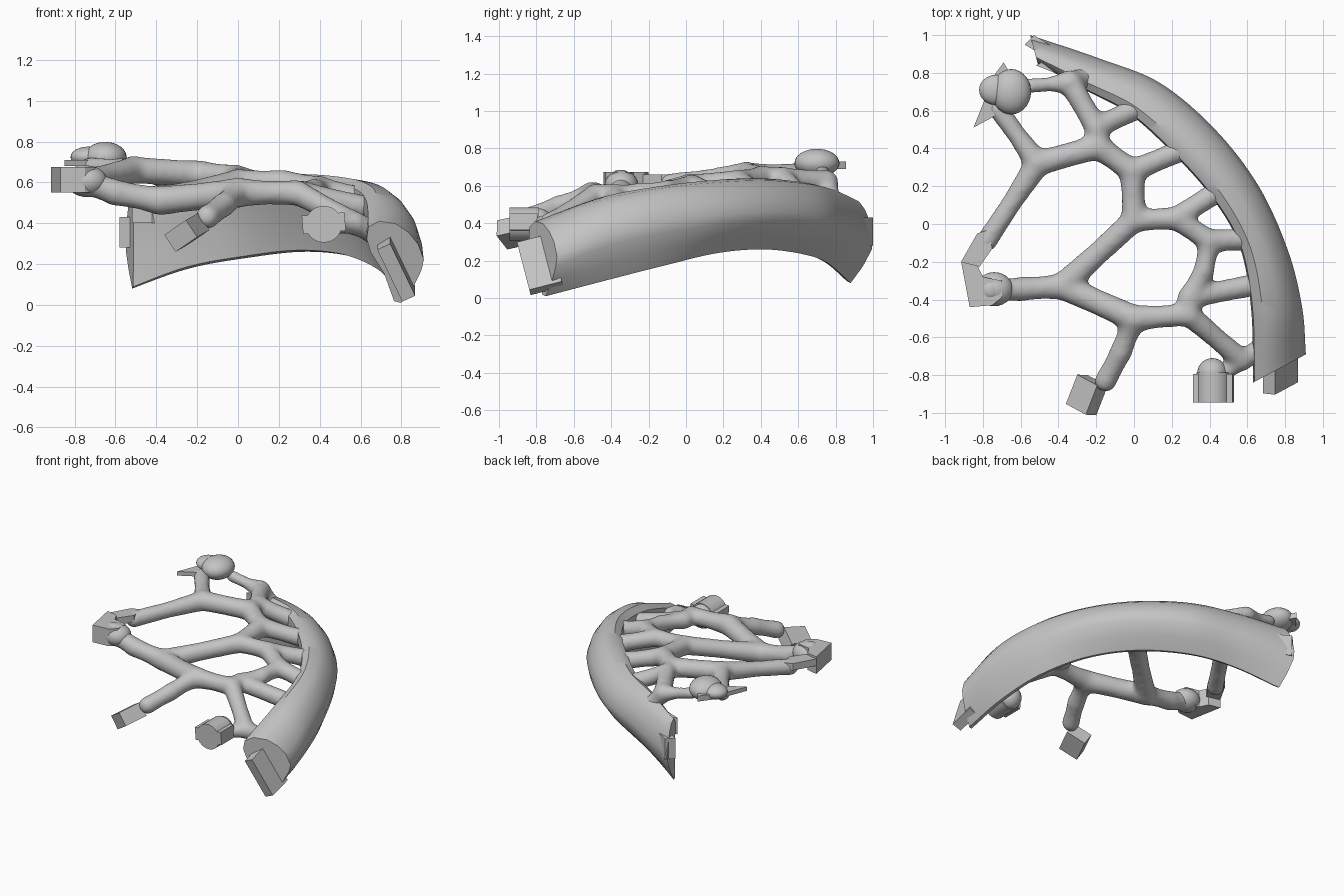
import bpy
import bmesh
import math
from mathutils import Vector, Matrix

default_cube = bpy.data.objects.get("Cube")
if default_cube:
    bpy.data.objects.remove(default_cube, do_unlink=True)

# One plain grey for the whole casting
grey = bpy.data.materials.new("plain_grey")
grey.use_nodes = True
grey_value = (0.55, 0.55, 0.55, 1.0)
grey.diffuse_color = grey_value
for node in grey.node_tree.nodes:
    if node.type == "BSDF_PRINCIPLED":
        node.inputs["Base Color"].default_value = grey_value


def finish(name, bm, smooth_angle=None):
    """Turn a bmesh into a named, coloured object."""
    bmesh.ops.recalc_face_normals(bm, faces=bm.faces)
    mesh = bpy.data.meshes.new(name)
    bm.to_mesh(mesh)
    bm.free()
    mesh.materials.append(grey)
    obj = bpy.data.objects.new(name, mesh)
    bpy.context.collection.objects.link(obj)
    if smooth_angle:
        bpy.ops.object.select_all(action="DESELECT")
        obj.select_set(True)
        bpy.context.view_layer.objects.active = obj
        bpy.ops.object.shade_smooth_by_angle(angle=math.radians(smooth_angle))
    return obj


def spline(points, steps):
    """Catmull-Rom interpolation through equal-length tuples."""
    pts = [Vector(p) for p in points]
    ext = [pts[0] * 2 - pts[1]] + pts + [pts[-1] * 2 - pts[-2]]
    out = []
    for a, b, c, d in zip(ext, ext[1:], ext[2:], ext[3:]):
        for i in range(steps):
            t = i / steps
            out.append(0.5 * (2 * b + (c - a) * t + (2 * a - 5 * b + 4 * c - d) * t ** 2
                              + (3 * b - a - 3 * c + d) * t ** 3))
    return out + [pts[-1]]


# Curved rim: outer x, outer y, inner x, inner y, top z, low z, lower inset
stations = [
    (-0.55, 1.0, -0.51, 0.85, 0.53, 0.08, 0.8),
    (-0.18, 0.875, -0.26, 0.71, 0.59, 0.18, 0.65),
    (0.14, 0.745, -0.02, 0.58, 0.62, 0.23, 0.6),
    (0.43, 0.5, 0.22, 0.36, 0.64, 0.26, 0.55),
    (0.66, 0.2, 0.42, 0.13, 0.63, 0.24, 0.5),
    (0.815, -0.14, 0.56, -0.12, 0.6, 0.17, 0.42),
    (0.89, -0.44, 0.62, -0.45, 0.54, 0.09, 0.4),
    (0.91, -0.69, 0.63, -0.84, 0.41, 0.01, 0.4),
]


def rim_section(s):
    """Lens-shaped section: bulging outside, tucked-in lower edge."""
    low = s[6]
    profile = [(0.97, 0.93), (0.78, 1), (0.5, 0.97), (0.28, 0.87), (0.1, 0.72), (0, 0.53),
               (0.04, 0.4), (low * 0.45, 0.2), (low, 0), (low + 0.12, 0.02),
               (low * 0.6 + 0.45, 0.35), (0.93, 0.62), (1, 0.78)]
    return [(s[0] + (s[2] - s[0]) * d, s[1] + (s[3] - s[1]) * d, s[5] + (s[4] - s[5]) * h)
            for d, h in profile]


bm = bmesh.new()
rings = [[bm.verts.new(p) for p in rim_section(s)] for s in spline(stations, 8)]
for r, q in zip(rings, rings[1:]):
    for i in range(len(r)):
        j = (i + 1) % len(r)
        bm.faces.new((r[i], r[j], q[j], q[i]))
bm.faces.new(rings[0])
bm.faces.new(rings[-1])
finish("curved_rim", bm, 40)

# Branch network: junction positions with radius
joints = {
    "left_tip": (-0.76, -0.35, 0.61, 0.078), "left_neck": (-0.6, -0.345, 0.55, 0.065),
    "left_fork": (-0.38, -0.33, 0.51, 0.072), "front_fork": (0, -0.5, 0.55, 0.073),
    "front_mid": (0.29, -0.48, 0.55, 0.063), "corner": (0.57, -0.72, 0.4, 0.06),
    "centre": (0, 0.02, 0.6, 0.066), "centre_side": (0.22, 0.03, 0.6, 0.062),
    "side_fork": (0.4, -0.09, 0.57, 0.062), "side_bend": (0.37, -0.25, 0.56, 0.057),
    "side_low": (0.29, -0.39, 0.55, 0.062),
    "inner_fork": (-0.01, 0.28, 0.62, 0.067), "back_fork": (-0.19, 0.41, 0.64, 0.069),
    "back_bend": (-0.2, 0.51, 0.64, 0.063), "back_rim": (-0.34, 0.75, 0.62, 0.065),
    "back_stub": (-0.56, 0.73, 0.67, 0.042), "back_left": (-0.51, 0.32, 0.66, 0.069),
    "ball_neck": (-0.72, 0.61, 0.67, 0.056), "left_arm": (-0.78, -0.09, 0.61, 0.058),
    "foot_knee": (-0.07, -0.68, 0.49, 0.06), "foot_end": (-0.15, -0.83, 0.43, 0.06),
    "pad_neck": (0.46, -0.8, 0.39, 0.05), "rim_end": (-0.27, 0.77, 0.53, 0.06),
    "rim_a": (0.01, 0.61, 0.55, 0.062), "rim_b": (0.25, 0.39, 0.56, 0.062),
    "rim_c": (0.44, 0.17, 0.55, 0.062), "rim_d": (0.59, -0.08, 0.52, 0.062),
    "rim_e": (0.65, -0.32, 0.47, 0.062), "rim_f": (0.68, -0.66, 0.35, 0.065),
}
# Each branch runs through a chain of joints
branches = [
    ("left_tip", "left_neck", "left_fork", "front_fork", "front_mid", "corner", "rim_f"),
    ("left_fork", "centre", "centre_side", "side_fork", "side_bend", "side_low", "front_mid"),
    ("centre", "inner_fork", "back_fork", "back_bend", "back_rim", "back_stub"),
    ("back_fork", "back_left", "ball_neck"),
    ("back_left", "left_arm"),
    ("front_fork", "foot_knee", "foot_end"),
    ("corner", "pad_neck"),
    ("back_rim", "rim_end"),
    ("back_bend", "rim_a"),
    ("inner_fork", "rim_b"),
    ("centre_side", "rim_c"),
    ("side_fork", "rim_d"),
    ("side_low", "rim_e"),
]


def add_strut(bm, a, b):
    """Strut that is slim in the middle and flared towards its joints."""
    start, end = Vector(a[:3]), Vector(b[:3])
    axis = end - start
    turn = axis.to_track_quat("Z", "Y").to_matrix().to_4x4()
    mid = (start + end) / 2
    slim = min(a[3], b[3]) * 0.95
    for p, q, r1, r2 in ((start, mid, a[3], slim), (mid, end, slim, b[3])):
        bmesh.ops.create_cone(bm, cap_ends=True, segments=20, radius1=r1, radius2=r2,
                              depth=axis.length / 2,
                              matrix=Matrix.Translation((p + q) / 2) @ turn)


bm = bmesh.new()
for chain in branches:
    for a, b in zip(chain, chain[1:]):
        add_strut(bm, joints[a], joints[b])
for x, y, z, r in joints.values():
    bmesh.ops.create_uvsphere(bm, u_segments=20, v_segments=12, radius=r * 1.05,
                              matrix=Matrix.Translation((x, y, z)))
network = finish("branch_network", bm)
remesh = network.modifiers.new("blend", "REMESH")
remesh.mode = "VOXEL"
remesh.voxel_size = 0.014
remesh.use_smooth_shade = True
soften = network.modifiers.new("soften", "SMOOTH")
soften.factor = 0.5
soften.iterations = 24


def ball(name, centre, radii):
    bm = bmesh.new()
    bmesh.ops.create_uvsphere(bm, u_segments=28, v_segments=16, radius=1,
                              matrix=Matrix.Translation(centre) @ Matrix.Diagonal((*radii, 1)))
    finish(name, bm, 60)


def block(name, centre, size, side, axis):
    """Box sized along a side direction, across it, and along its axis."""
    z = Vector(axis).normalized()
    x = Vector(side)
    x = (x - z * x.dot(z)).normalized()
    turn = Matrix((x, z.cross(x), z)).transposed().to_4x4()
    bm = bmesh.new()
    bmesh.ops.create_cube(bm, size=1, matrix=Matrix.Translation(centre) @ turn
                          @ Matrix.Diagonal((*size, 1)))
    finish(name, bm)


def slab(name, outline, low, high):
    """Flat plate cut to an outline."""
    bm = bmesh.new()
    face = bm.faces.new([bm.verts.new((x, y, low)) for x, y in outline])
    top = bmesh.ops.extrude_face_region(bm, geom=[face], use_keep_orig=True)["geom"]
    bmesh.ops.translate(bm, vec=(0, 0, high - low),
                        verts=[v for v in top if isinstance(v, bmesh.types.BMVert)])
    finish(name, bm)


# Left clamp: end block, knuckle and a thin tab lying along the arm
slab("left_clamp", [(-0.915, -0.2), (-0.87, -0.44), (-0.75, -0.43), (-0.7, -0.39),
                    (-0.7, -0.3), (-0.8, -0.28), (-0.83, -0.22)], 0.55, 0.675)
slab("left_clamp_tab", [(-0.915, -0.2), (-0.82, -0.23), (-0.75, -0.13), (-0.77, -0.03),
                        (-0.83, -0.05)], 0.61, 0.66)
ball("left_clamp_knuckle", (-0.74, -0.345, 0.605), (0.1, 0.09, 0.077))

# Back knob with broken fins
ball("back_knob", (-0.65, 0.7, 0.722), (0.105, 0.12, 0.076))
ball("back_knob_lobe", (-0.73, 0.71, 0.725), (0.09, 0.08, 0.05))
slab("knob_fin", [(-0.8, 0.71), (-0.69, 0.855), (-0.6, 0.7), (-0.7, 0.62)], 0.69, 0.73)
slab("knob_spike", [(-0.85, 0.51), (-0.79, 0.66), (-0.68, 0.62), (-0.74, 0.57)], 0.68, 0.71)

# Front foot block at the end of the leg
block("front_foot", (-0.25, -0.905, 0.355), (0.14, 0.1, 0.17), (0.12, 0, 0.08),
      (-0.07, -0.18, -0.04))

# Front pad: rounded plug with a cross plate
bm = bmesh.new()
bmesh.ops.create_cone(bm, cap_ends=True, segments=28, radius1=0.09, radius2=0.09, depth=0.16,
                      matrix=Matrix.Translation((0.42, -0.865, 0.395))
                      @ Matrix.Rotation(math.pi / 2, 4, "X"))
finish("pad_plug", bm, 40)
ball("pad_dome", (0.415, -0.79, 0.395), (0.08, 0.08, 0.085))
block("pad_plate", (0.42, -0.87, 0.4), (0.21, 0.15, 0.09), (1, 0, 0.08), (-0.08, 0, 1))

# Tongue fitted into the front end of the rim
block("rim_tongue", (0.775, -0.78, 0.18), (0.18, 0.07, 0.29), (0, 1, 0.26),
      (0.13, 0.07, -0.27))

# Broken teeth at the back end of the rim
slab("rim_tooth_outer", [(-0.58, 0.95), (-0.53, 1.0), (-0.4, 0.92), (-0.44, 0.87)], 0.28, 0.43)
slab("rim_tooth_inner", [(-0.52, 0.84), (-0.42, 0.89), (-0.34, 0.82), (-0.42, 0.8)], 0.4, 0.52)
